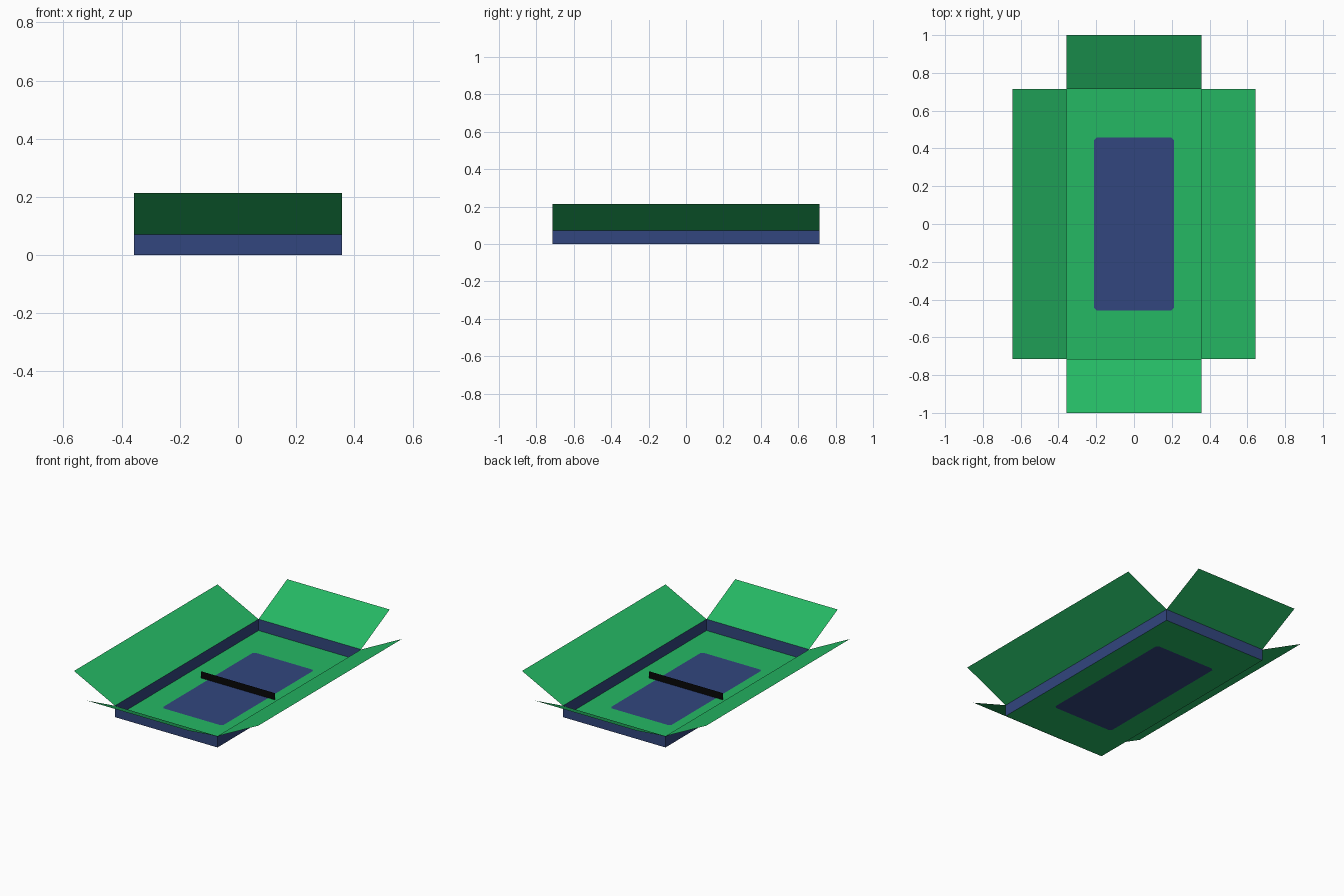
import bpy, bmesh
from mathutils import Vector

if "Cube" in bpy.data.objects:
    bpy.data.objects.remove(bpy.data.objects["Cube"])

U = 1 / 14                      # modelling unit
HX, HY, H = 5 * U, 10 * U, U    # tray half sizes and wall height
OUT, TOP = 4 * U, 3 * U         # flap spread and flap top height


def material(name, rgb):
    lin = [((c / 255 + 0.055) / 1.055) ** 2.4 if c > 10 else c / 255 / 12.92 for c in rgb]
    m = bpy.data.materials.new(name)
    m.diffuse_color = (*lin, 1)
    m.use_nodes = True
    m.node_tree.nodes["Principled BSDF"].inputs["Base Color"].default_value = m.diffuse_color
    return m


green = material("green", (37, 184, 100))
blue = material("navy_blue", (50, 70, 126))
black = material("black", (8, 8, 8))


def sheet(name, faces, mats):
    """Make an object from (points, material index) polygons, welding shared corners."""
    bm = bmesh.new()
    for pts, mi in faces:
        f = bm.faces.new([bm.verts.new(p) for p in pts])
        f.material_index = mi
    bmesh.ops.remove_doubles(bm, verts=bm.verts, dist=1e-5)
    me = bpy.data.meshes.new(name)
    bm.to_mesh(me)
    bm.free()
    for m in mats:
        me.materials.append(m)
    ob = bpy.data.objects.new(name, me)
    bpy.context.collection.objects.link(ob)
    return ob


# Floor: green border around a blue panel with clipped corners
px, py, c = 0.211, 0.458, 0.014
outer = [Vector((sx * HX, sy * HY, 0)) for sx, sy in ((-1, -1), (1, -1), (1, 1), (-1, 1))]
inner = [Vector((x, y, 0)) for x, y in (
    (-px + c, -py), (px - c, -py), (px, -py + c), (px, py - c),
    (px - c, py), (-px + c, py), (-px, py - c), (-px, -py + c))]
faces = [(inner, 1)]
for i in range(4):
    a, b = outer[i], outer[(i + 1) % 4]
    faces.append(([a, b, inner[2 * i + 1], inner[2 * i]], 0))
    faces.append(([b, inner[(2 * i + 2) % 8], inner[2 * i + 1]], 0))
sheet("floor", faces, [green, blue])

# Low walls, each with a flap leaning outward from its rim
up = Vector((0, 0, H))
for i, side in enumerate(("front", "right", "back", "left")):
    a, b = outer[i], outer[(i + 1) % 4]
    d = (b - a).normalized()
    lean = Vector((d.y, -d.x, 0)) * OUT + Vector((0, 0, TOP))
    sheet(side + "_wall", [([a, b, b + up, a + up], 0)], [blue])
    sheet(side + "_flap", [([a + lean, b + lean, b + up, a + up], 0)], [green])

# Thin upright strip across the middle of the floor
w, h = 3.6 * U, 0.6 * U
sheet("centre_strip", [([(-w, 0, 0), (w, 0, 0), (w, 0, h), (-w, 0, h)], 0)], [black])
